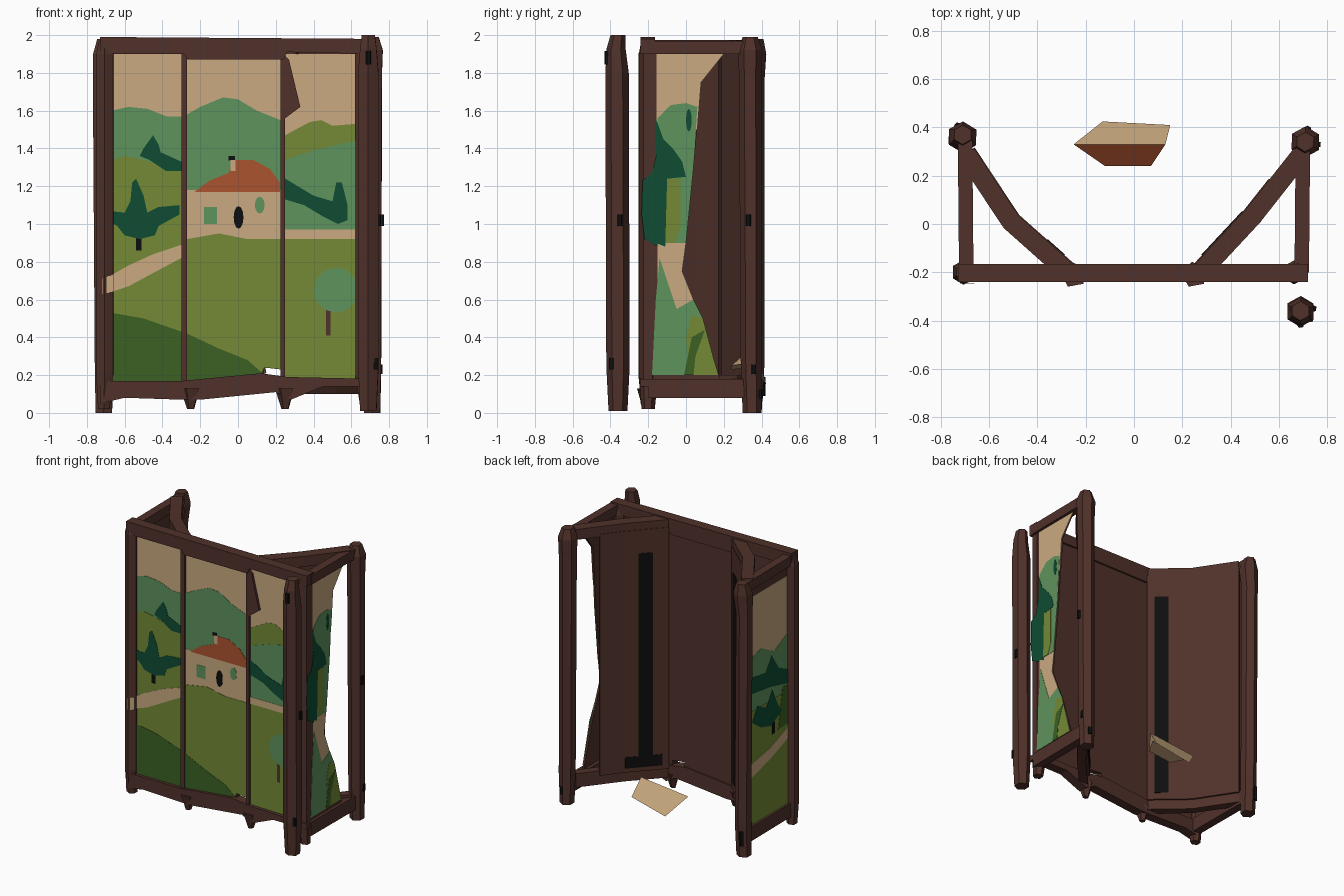
import bpy, bmesh, math
from mathutils import Vector


def mat(name, r, g, b):
    m = bpy.data.materials.new(name)
    m.diffuse_color = [((c / 255 + 0.055) / 1.055) ** 2.4 for c in (r, g, b)] + [1]
    return m


BROWN = mat("brown_wood", 80, 49, 42)
TAN = mat("tan", 202, 170, 128)
SAGE = mat("sage_green", 95, 147, 92)
OLIVE = mat("olive_green", 115, 138, 53)
MOSS = mat("moss_green", 60, 97, 36)
PINE = mat("pine_green", 14, 76, 50)
ORANGE = mat("roof_orange", 172, 83, 46)
BLACK = mat("black", 15, 14, 14)


def finish(name, bm, m):
    bmesh.ops.recalc_face_normals(bm, faces=bm.faces)
    me = bpy.data.meshes.new(name)
    bm.to_mesh(me)
    bm.free()
    for x in (m if isinstance(m, list) else [m]):
        me.materials.append(x)
    ob = bpy.data.objects.new(name, me)
    bpy.context.collection.objects.link(ob)
    return ob


def loft(name, loops, m):
    """Closed solid through equal-length loops of points."""
    bm = bmesh.new()
    vs = [[bm.verts.new(p) for p in l] for l in loops]
    n = len(vs[0])
    for a, b in zip(vs, vs[1:]):
        for i in range(n):
            bm.faces.new((a[i], a[(i + 1) % n], b[(i + 1) % n], b[i]))
    bm.faces.new(vs[0])
    bm.faces.new(vs[-1])
    return finish(name, bm, m)


def post(name, rings, n=6, m=BROWN):
    loft(name, [[(x + r * math.cos(2 * math.pi * i / n + 0.5), y + r * math.sin(2 * math.pi * i / n + 0.5), z)
                 for i in range(n)] for x, y, z, r in rings], m)


def beam(name, p, q, w, z0, z1, m=BROWN):
    """Upright bar whose plan runs from p to q with width w."""
    p, q = Vector(p), Vector(q)
    d = (q - p).normalized()
    s = Vector((-d.y, d.x)) * w / 2
    plan = [p - s, q - s, q + s, p + s]
    loft(name, [[(v.x, v.y, z) for v in plan] for z in (z0, z1)], m)


PLACE = {"front": lambda u, z, d: (u, -0.21 - d, z),
         "right": lambda u, z, d: (0.705 + d, u, z),
         "left": lambda u, z, d: (-0.705 - d, u, z)}


def slab(name, side, pts, d0, d1, m):
    loft(name, [[PLACE[side](u, z, d) for u, z in pts] for d in (d0, d1)], m)


def paint(name, side, layer, m, pts):
    slab(name, side, pts, 0.002 * (layer - 1), 0.002 * layer, m)


def rect(u0, u1, z0, z1):
    return [(u0, z0), (u1, z0), (u1, z1), (u0, z1)]


def oval(u, z, a, b, n=12):
    return [(u + a * math.cos(2 * math.pi * i / n), z + b * math.sin(2 * math.pi * i / n)) for i in range(n)]


# posts
post("back_left_post", [(-.71, .35, 0, .05), (-.71, .36, .25, .055), (-.72, .36, 1.75, .055), (-.71, .36, 1.9, .065), (-.71, .37, 1.98, .04)])
post("back_right_post", [(.71, .35, 0, .05), (.71, .345, .25, .055), (.71, .34, 1.8, .06), (.71, .34, 1.92, .065), (.71, .34, 1.99, .04)])
post("front_right_post", [(.69, -.36, .01, .05), (.69, -.36, .25, .062), (.69, -.365, 1.8, .062), (.69, -.37, 1.93, .05), (.69, -.36, 2.0, .04)])
post("left_corner_stile", [(-.71, -.2, .02, .035), (-.705, -.2, .2, .052), (-.705, -.2, 1.9, .052), (-.71, -.2, 1.97, .03)])
post("right_corner_stile", [(.68, -.2, .02, .035), (.664, -.2, .2, .05), (.664, -.2, 1.9, .05), (.68, -.2, 1.98, .035)])
for s, n in ((-1, "left"), (1, "right")):
    post(n + "_center_foot", [(s * .25, -.21, .02, .02), (s * .25, -.21, .13, .055)], 5)

# front boards (notched bottom corner) and rails
slab("front_board", "front", [(-.7, .15), (.13, .15), (.14, .24), (.235, .23), (.24, .15), (.7, .15), (.7, 1.93), (-.7, 1.93)], -.03, 0, BROWN)
slab("front_top_rail", "front", [(-.73, 1.90), (-.29, 1.90), (-.26, 1.87), (.24, 1.87), (.26, 1.91), (.72, 1.90), (.72, 1.98), (-.73, 1.99)], -.045, .03, BROWN)
slab("front_bottom_rail", "front", [(-.73, .05), (-.6, .08), (-.3, .07), (-.2, .07), (.2, .11), (.28, .07), (.45, .14), (.72, .14),
                                    (.72, .18), (.26, .19), (.12, .21), (-.29, .17), (-.73, .17)], -.04, .03, BROWN)
slab("left_mullion", "front", rect(-.3, -.27, .17, 1.9), 0, .02, BROWN)
slab("right_mullion", "front", [(.225, .17), (.25, .17), (.25, 1.56), (.33, 1.62), (.27, 1.87), (.24, 1.9), (.225, 1.87)], 0, .02, BROWN)

# side frames and slanted back walls, bent a little in plan
for s, n in ((-1, "left"), (1, "right")):
    beam(n + "_side_top_rail", (s * .695, -.2), (s * .7, .35), .06, 1.90, 1.97)
    beam(n + "_side_bottom_rail", (s * .695, -.2), (s * .7, .35), .06, .08, .18)
    a, b = Vector((s * .26, -.17)), Vector((s * .67, .31))
    k = Vector((-.485, .03)) if s < 0 else Vector((.465, .05))
    low = Vector((s * .025, -.02))
    for i, (p, q) in enumerate(((a, a.lerp(k, 1.03)), (k, b))):
        beam("%s_slanted_top_rail_%d" % (n, i), p + low, q + low, .08, 1.9, 1.975)
        beam("%s_slanted_bottom_rail_%d" % (n, i), p + low, q + low, .06, .1, .2)
    beam(n + "_slanted_wall_inner", a, k, .024, .17, 1.92)
    beam(n + "_slanted_wall_outer", k, b if s < 0 else k.lerp(b, .5), .024, .17, 1.92)
    t = .36 if s > 0 else .16
    beam(n + "_black_strip", a.lerp(k, t), a.lerp(k, t + .32), .03, .22, 1.75, BLACK)
beam("black_strip_base", Vector((.29, -.138)), Vector((.46, .044)), .031, .2, .28, BLACK)

# side boards; the right one is torn open
slab("left_board", "left", rect(-.2, .35, .15, 1.93), -.025, 0, BROWN)
torn = [(.2, 1.91), (.08, 1.75), (.04, 1.3), (-.02, .75), (.08, .5), (.18, .18)]
slab("right_board", "right", torn + [(-.2, .18), (-.2, 1.91)], -.012, 0, BROWN)

# front painting, left part
F = "front"
paint("left_sky", F, 1, TAN, rect(-.67, -.3, 1.55, 1.9))
paint("left_far_hill", F, 2, SAGE, [(-.67, 1.6), (-.58, 1.62), (-.48, 1.61), (-.38, 1.57), (-.3, 1.57), (-.3, 1.2), (-.67, 1.2)])
paint("left_meadow", F, 3, OLIVE, [(-.67, 1.34), (-.6, 1.36), (-.5, 1.34), (-.3, 1.28), (-.3, .17), (-.67, .17)])
paint("left_small_tree", F, 4, PINE, [(-.45, 1.47), (-.42, 1.42), (-.41, 1.38), (-.3, 1.33), (-.3, 1.28), (-.38, 1.28),
                                      (-.47, 1.34), (-.52, 1.36), (-.5, 1.4)])
paint("left_big_tree", F, 4, PINE, [(-.54, 1.24), (-.5, 1.15), (-.48, 1.06), (-.42, 1.09), (-.31, 1.1), (-.31, 1.05), (-.42, .99),
                                    (-.44, .94), (-.52, .92), (-.6, .94), (-.64, .99), (-.7, 1.02), (-.69, 1.07), (-.6, 1.06), (-.57, 1.12), (-.56, 1.22)])
paint("left_tree_trunk", F, 4, BLACK, rect(-.54, -.51, .86, .925))
paint("left_path", F, 4, TAN, [(-.67, .73), (-.58, .78), (-.45, .84), (-.3, .89), (-.3, .82), (-.45, .74), (-.58, .67), (-.67, .64)])
paint("left_path_tip", F, 18, TAN, [(-.72, .71), (-.66, .735), (-.66, .64), (-.72, .63)])
paint("left_moss", F, 4, MOSS, [(-.67, .53), (-.5, .5), (-.3, .43), (-.3, .17), (-.67, .17)])

# front painting, middle part
paint("middle_sky", F, 1, TAN, rect(-.27, .225, 1.5, 1.87))
paint("middle_hill", F, 2, SAGE, [(-.27, 1.58), (-.2, 1.62), (-.08, 1.67), (0, 1.66), (.1, 1.6), (.225, 1.55), (.225, 1.1), (-.27, 1.1)])
paint("house_wall", F, 3, TAN, rect(-.27, .225, .88, 1.18))
paint("middle_meadow", F, 4, OLIVE, [(-.27, .92), (-.1, .95), (.05, .92), (.225, .92), (.225, .23), (.14, .24), (.12, .2), (-.27, .17)])
paint("middle_moss", F, 5, MOSS, [(-.27, .42), (-.1, .34), (.05, .28), (.13, .21), (-.27, .17)])
paint("house_roof", F, 4, ORANGE, [(-.23, 1.17), (-.15, 1.23), (-.05, 1.27), (-.03, 1.34), (.08, 1.34), (.17, 1.29), (.222, 1.22), (.222, 1.17)])
paint("chimney", F, 5, TAN, rect(-.04, -.012, 1.28, 1.34))
paint("chimney_cap", F, 5, BLACK, rect(-.05, -.015, 1.335, 1.36))
paint("large_window", F, 4, SAGE, rect(-.18, -.11, 1.0, 1.09))
paint("small_window", F, 4, SAGE, oval(.115, 1.1, .026, .045))
paint("door", F, 4, BLACK, oval(.003, 1.035, .026, .06))

# front painting, right part
paint("right_sky", F, 1, TAN, rect(.25, .62, 1.4, 1.9))
paint("right_far_hill", F, 2, OLIVE, [(.25, 1.47), (.38, 1.54), (.44, 1.55), (.5, 1.52), (.62, 1.53), (.62, 1.2), (.25, 1.2)])
paint("right_near_hill", F, 3, SAGE, [(.25, 1.34), (.4, 1.39), (.62, 1.44), (.62, .95), (.25, .95)])
paint("right_tree", F, 4, PINE, [(.25, 1.24), (.4, 1.15), (.5, 1.12), (.52, 1.22), (.55, 1.22), (.58, 1.1), (.58, 1.02),
                                 (.53, 1.0), (.45, 1.04), (.35, 1.1), (.25, 1.13)])
paint("right_path", F, 4, TAN, rect(.25, .62, .92, .97))
paint("right_meadow", F, 3, OLIVE, rect(.25, .62, .18, .93))
paint("round_tree_trunk", F, 4, BROWN, rect(.465, .49, .41, .56))
paint("round_tree", F, 5, SAGE, [(min(u, .62), z) for u, z in oval(.52, .65, .12, .12)])

# right side painting, following the torn edge
R = "right"
paint("right_side_sky", R, 1, TAN, [(-.155, 1.9), (.2, 1.9), (.08, 1.75), (.06, 1.5), (-.155, 1.5)])
paint("right_side_hill", R, 2, SAGE, [(-.15, 1.56), (-.08, 1.63), (0, 1.64), (.06, 1.62), (.04, 1.3), (0, .9), (-.15, .9)])
paint("right_side_tree", R, 3, PINE, [(-.16, 1.56), (-.12, 1.45), (-.07, 1.4), (-.02, 1.33), (0, 1.25), (-.1, 1.24), (-.11, .88), (-.16, .9)])
paint("right_side_tree_edge", R, 5, PINE, [(-.15, .88), (-.22, .92), (-.235, 1.05), (-.23, 1.23), (-.18, 1.27), (-.15, 1.4)])
paint("right_side_small_tree", R, 3, PINE, oval(.015, 1.55, .015, .06))
paint("right_side_field", R, 3, OLIVE, [(-.1, 1.24), (-.03, 1.24), (-.03, .98), (-.06, .9), (-.11, .9)])
paint("right_side_path", R, 1, TAN, [(-.15, .55), (.06, .55), (-.02, .75), (0, .9), (-.15, .9)])
paint("right_side_lower_field", R, 2, SAGE, [(-.18, .2), (.17, .2), (.09, .5), (.04, .6), (-.05, .55), (-.14, .82), (-.16, .6)])
paint("right_side_corner", R, 3, OLIVE, [(.02, .2), (.17, .2), (.09, .5), (.03, .52), (0, .4)])
paint("right_side_moss", R, 4, MOSS, [(-.01, .2), (.04, .2), (.05, .3), (.1, .44), (.03, .4)])

# left side painting
L = "left"
paint("left_side_sky", L, 1, TAN, rect(-.16, .28, 1.3, 1.83))
paint("left_side_hill", L, 2, SAGE, [(-.16, 1.42), (0, 1.34), (.15, 1.42), (.28, 1.38), (.28, .9), (-.16, .9)])
paint("left_side_tree", L, 3, PINE, [(.28, 1.25), (.1, 1.22), (.03, 1.32), (-.05, 1.2), (-.16, 1.15), (-.16, 1.05), (.05, 1.1), (.28, 1.13)])
paint("left_side_field", L, 3, OLIVE, rect(-.16, .28, .15, 1.0))
paint("left_side_moss", L, 4, MOSS, [(-.16, .76), (-.04, .76), (-.09, 1.05), (-.16, 1.04)])
paint("left_side_low_tree", L, 5, PINE, [(.26, .92), (.2, 1.02), (.1, .97), (.03, 1.07), (-.03, .95), (-.08, .88), (.05, .82), (.16, .85)])
paint("left_side_trunk", L, 4, BLACK, rect(0, .03, .75, .83))
paint("left_side_path", L, 4, TAN, [(-.16, .74), (.05, .66), (.28, .62), (.28, .52), (.05, .58), (-.16, .66)])

# black hinge marks on the posts
for i, (x, y, z, h) in enumerate([(.69, -.416, 1.88, .07), (.73, -.393, .26, .06), (.742, -.35, 1.02, .06),
                                  (.76, .33, 1.02, .06), (.752, .36, .23, .05), (-.73, .406, .14, .1), (.72, .392, .1, .05)]):
    post("hinge_mark_%d" % i, [(x, y, z - h / 2, .016), (x, y, z + h / 2, .016)], 5, BLACK)

# loose folded scrap lying behind: orange front slope, tan elsewhere
scrap = loft("folded_scrap", [[(-.25, .33, .29), (-.13, .425, .15), (-.18, .34, .235), (-.12, .24, .23)],
                              [(.13, .33, .33), (.15, .41, .21), (.12, .34, .265), (.07, .24, .25)]], [TAN, ORANGE])
for f in scrap.data.polygons:
    if f.normal.z > .2 and f.normal.y < -.2:
        f.material_index = 1
